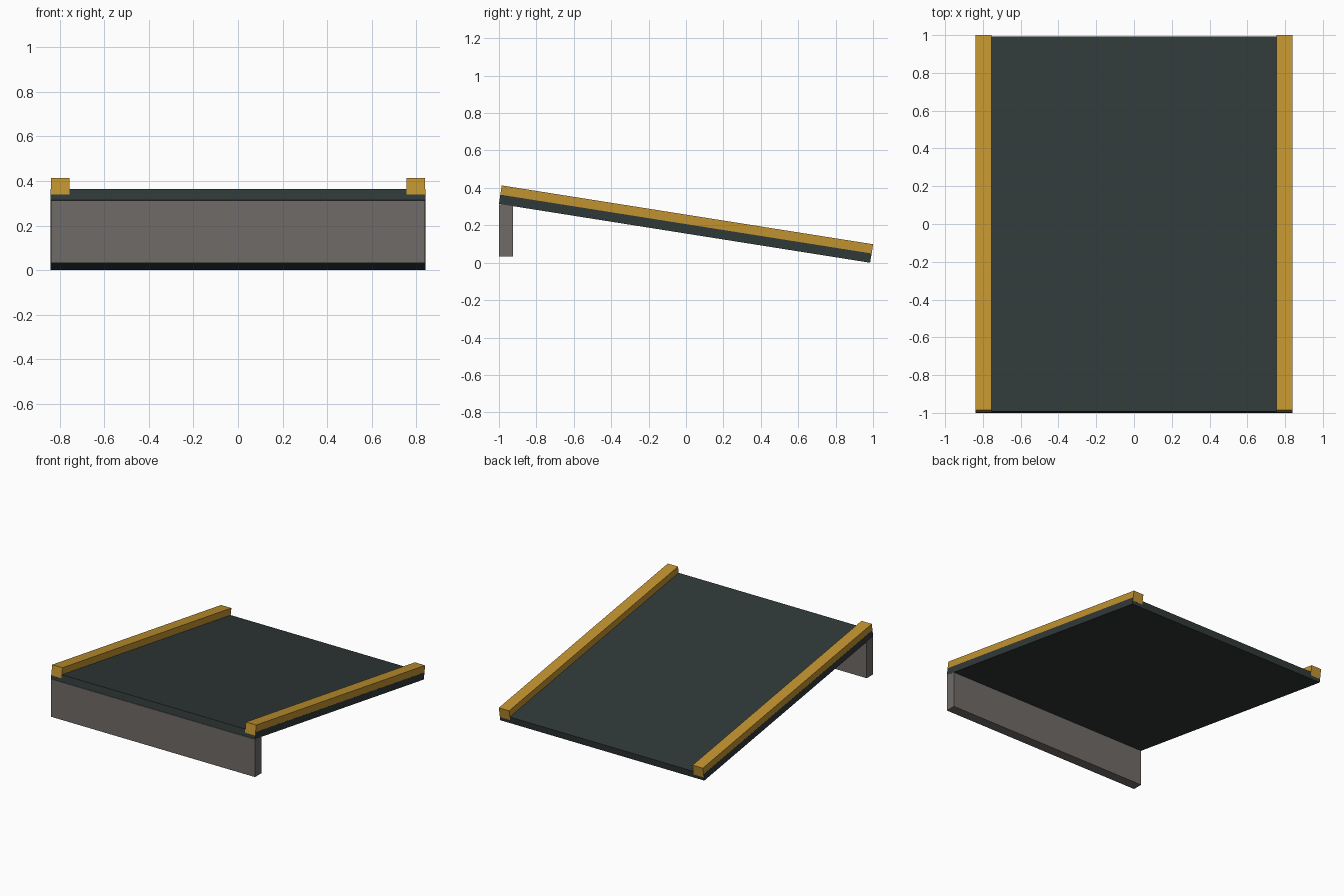
import bpy
from math import radians, sin, cos
from mathutils import Matrix, Vector

cube = bpy.data.objects.get("Cube")
if cube:
    bpy.data.objects.remove(cube, do_unlink=True)


def material(name, rgb):
    m = bpy.data.materials.new(name)
    m.use_nodes = True
    m.diffuse_color = (*rgb, 1)
    m.node_tree.nodes["Principled BSDF"].inputs["Base Color"].default_value = (*rgb, 1)
    return m


charcoal = material("charcoal", (0.030, 0.041, 0.040))
amber = material("amber", (0.53, 0.29, 0.03))
grey = material("warm grey", (0.16, 0.147, 0.135))


def box(name, low, high, mat, frame=Matrix()):
    """Box between two corners, placed by a frame."""
    low, high = Vector(low), Vector(high)
    bpy.ops.mesh.primitive_cube_add(size=1)
    ob = bpy.context.object
    ob.name = name
    ob.data.transform(Matrix.Translation((low + high) / 2)
                      @ Matrix.Diagonal((*(high - low), 1)))
    ob.matrix_world = frame
    ob.data.materials.append(mat)
    return ob


TILT = radians(9)
HALF_WIDTH = 0.84
THICK, TOTAL = 0.05, 0.1
LENGTH = (2 - TOTAL * sin(TILT)) / cos(TILT)

# Sloping frame: origin at the raised front lower edge, y runs down the slope
slope = Matrix.Translation((0, -1, LENGTH * sin(TILT))) @ Matrix.Rotation(-TILT, 4, "X")

# Deck
box("ramp_deck", (-HALF_WIDTH, 0, 0), (HALF_WIDTH, LENGTH, THICK), charcoal, slope)

# Side rails, sunk halfway into the deck
EPS = 0.0005
for name, side in (("left_rail", 1), ("right_rail", -1)):
    xs = sorted((side * 0.755, side * (HALF_WIDTH - EPS)))
    box(name, (xs[0], -EPS, THICK / 2), (xs[1], LENGTH + EPS, TOTAL), amber, slope)

# Support wall under the raised front end
box("front_support", (-HALF_WIDTH + EPS, -1, 0.032),
    (HALF_WIDTH - EPS, -0.925, 0.312), grey)
